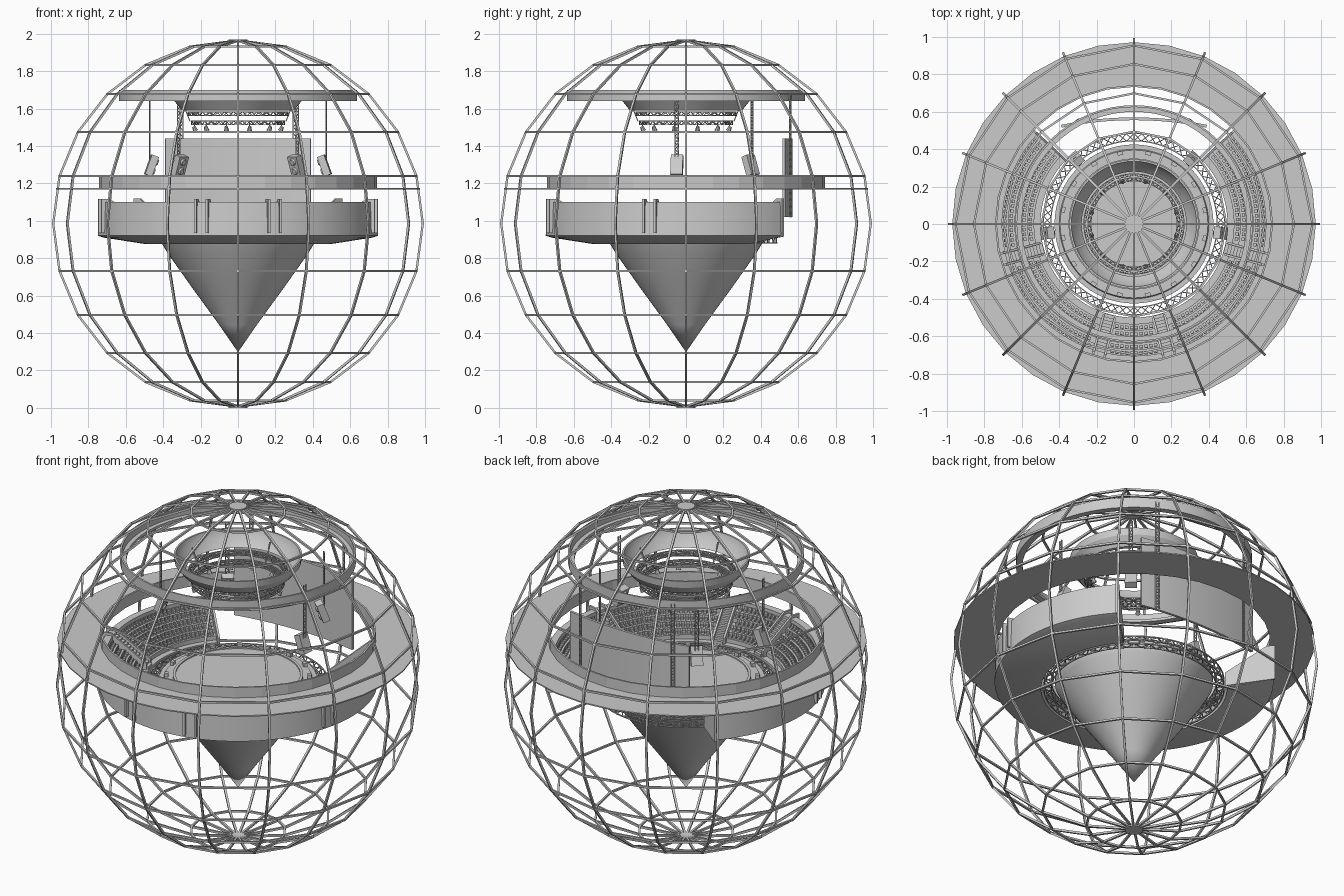
import bpy, bmesh
from math import sin, cos, pi, radians, tau
from mathutils import Vector, Matrix

if "Cube" in bpy.data.objects:
    bpy.data.objects.remove(bpy.data.objects["Cube"])


def finish(name, bm, smooth=False):
    bmesh.ops.recalc_face_normals(bm, faces=bm.faces)
    me = bpy.data.meshes.new(name)
    bm.to_mesh(me)
    bm.free()
    ob = bpy.data.objects.new(name, me)
    bpy.context.collection.objects.link(ob)
    if smooth:
        bpy.ops.object.select_all(action='DESELECT')
        bpy.context.view_layer.objects.active = ob
        ob.select_set(True)
        bpy.ops.object.shade_smooth_by_angle(angle=radians(30))
    return ob


def pol(r, deg, z):
    a = radians(deg)
    return Vector((r * cos(a), r * sin(a), z))


def revolve(name, prof, n=64, a0=0, a1=360, cy=0, smooth=True):
    """Sweep a closed (r, z) outline around z, capped if not a full turn."""
    bm = bmesh.new()
    full = a1 - a0 >= 360
    cols = [[bm.verts.new(pol(r, a0 + (a1 - a0) * i / n, z) + Vector((0, cy, 0)))
             for r, z in prof] for i in range(n if full else n + 1)]
    m = len(prof)
    for i in range(n):
        c, d = cols[i], cols[(i + 1) % len(cols)]
        for j in range(m):
            k = (j + 1) % m
            if prof[j][0] + prof[k][0] > 0:
                bm.faces.new((c[j], d[j], d[k], c[k]))
    if not full:
        bm.faces.new(cols[0])
        bm.faces.new(cols[-1])
    bmesh.ops.remove_doubles(bm, verts=bm.verts, dist=1e-5)
    return finish(name, bm, smooth)


def ring(name, r0, r1, z0, z1, **kw):
    return revolve(name, [(r0, z0), (r1, z0), (r1, z1), (r0, z1)], **kw)


def box(bm, mat, sx, sy, sz):
    bmesh.ops.create_cube(bm, size=1, matrix=mat @ Matrix.Diagonal((sx, sy, sz, 1)))


def bar(bm, p, q, w):
    d = q - p
    rot = d.to_track_quat('Z', 'Y').to_matrix().to_4x4()
    box(bm, Matrix.Translation((p + q) / 2) @ rot, w, w, d.length)


def place(r, deg, z, tilt=0):
    return (Matrix.Translation(pol(r, deg, z)) @ Matrix.Rotation(radians(deg), 4, 'Z')
            @ Matrix.Rotation(radians(tilt), 4, 'Y'))


def truss_ring(name, r0, r1, z0, z1, n, w):
    bm = bmesh.new()
    corners = [(r0, z0), (r1, z0), (r1, z1), (r0, z1)]
    for i in range(n):
        a, b = 360 * i / n, 360 * (i + 1) / n
        for k in range(4):
            c, d = corners[k], corners[(k + 1) % 4]
            bar(bm, pol(c[0], a, c[1]), pol(c[0], b, c[1]), w)
            s, e = (c, d) if i % 2 else (d, c)
            bar(bm, pol(s[0], a, s[1]), pol(e[0], b, e[1]), w * .8)
    return finish(name, bm)


# Spherical cage: 16 ribs, rings every 15 degrees except the equator
def cage(lat, lon):
    return pol(.988 * cos(radians(lat)), lon, .985 + .979 * sin(radians(lat)))


bm = bmesh.new()
for i in range(16):
    a, b = i * 22.5, (i + 1) * 22.5
    for lat in range(-90, 90, 15):
        bar(bm, cage(lat, a), cage(lat + 15, a), .012)
        if lat not in (-90, 0):
            bar(bm, cage(lat, a), cage(lat, b), .011)
finish("cage", bm)
for nm, z in (("top_hub", 1.965), ("bottom_hub", .006)):
    revolve(nm, [(0, z - .006), (.05, z - .006), (.05, z + .005), (0, z + .005)], n=16)

# Gallery floor and its parapet
ring("gallery_floor", .735, .972, 1.168, 1.175, n=32, smooth=False)
ring("gallery_parapet", .733, .743, 1.17, 1.236, n=32, smooth=False)

# Stage on an inverted cone
revolve("stage", [(0, .965), (.34, .965), (.345, .955), (.395, .955), (.40, .945), (.425, .945),
                  (.425, .91), (.405, .875), (.375, .825), (.25, .648), (.10, .442), (0, .297)])
ring("stage_rim", .335, .35, .955, .972)
truss_ring("stage_truss", .445, .485, .88, .925, 72, .006)
bm = bmesh.new()
for i in range(16):
    box(bm, place(.385, i * 22.5 + 11, .965), .02, .03, .02)
finish("stage_lights", bm)

# Raked seating bowl, open at the back
ROWS, A0, A1 = 6, 137, 403
prof = [(.745, 1.10), (.75, .92), (.72, .91), (.50, .876)]
step = .205 / ROWS
for k in range(ROWS):
    r, z = .50 + k * step, .93 + k * .025
    prof += [(r, z), (r + step, z)]
prof += [(.705, 1.10)]
revolve("seating_bowl", prof, n=72, a0=A0, a1=A1)

# Rows of seats between the aisles
AISLES = (195, 255, 285, 345)
seats = bmesh.new()
for k in range(1, ROWS):
    r, z = .50 + k * step + .018, .93 + k * .025
    n = int(266 * pi / 180 * r / .026)
    for i in range(n):
        a = A0 + 3 + (A1 - A0 - 6) * i / (n - 1)
        if min(abs(a - s) for s in AISLES) * pi / 180 * r < .05:
            continue
        box(seats, place(r, a, z + .006), .014, .018, .012)
        box(seats, place(r + .009, a, z + .014), .005, .018, .026)
finish("seats", seats)

# Aisle side walls, outer pillars and bowl end walls
bm = bmesh.new()


def wall(deg, off, outline, t=.012):
    m = Matrix.Rotation(radians(deg), 4, 'Z')
    rows = [[bm.verts.new(m @ Vector((r, off + s * t / 2, z))) for r, z in outline] for s in (-1, 1)]
    bm.faces.new(rows[0])
    bm.faces.new(rows[1])
    for j in range(len(outline)):
        k = (j + 1) % len(outline)
        bm.faces.new((rows[0][j], rows[0][k], rows[1][k], rows[1][j]))


side = [(.51, .925), (.765, .935), (.765, 1.115), (.715, 1.115), (.51, .965)]
for a in AISLES:
    wall(a, -.032, side)
    wall(a, .032, side)
    for k in range(12):
        box(bm, place(.51 + k * .017, a, .935 + k * .0125), .017, .055, .02)
for a in (A0, A1):
    wall(a, 0, [(.49, .88), (.76, .915), (.76, 1.12), (.715, 1.12), (.49, .96)])
finish("aisle_walls", bm)

# Curved screen at the back
ring("screen", 1.91, 1.925, 1.02, 1.44, n=16, a0=90 - 11.7, a1=90 + 11.7, cy=-1.355)

# Ceiling rings and lighting trusses
revolve("ceiling_ring", [(.60, 1.64), (.635, 1.64), (.635, 1.70), (.625, 1.70), (.625, 1.655), (.60, 1.655)])
revolve("ceiling_drum", [(.28, 1.59), (.30, 1.59), (.34, 1.64), (.345, 1.68), (.335, 1.68), (.325, 1.64)])
truss_ring("upper_light_truss", .245, .268, 1.562, 1.582, 64, .005)
truss_ring("lower_light_truss", .23, .25, 1.513, 1.533, 64, .005)
bm = bmesh.new()
for i in range(12):
    a = i * 30 + 15
    bar(bm, pol(.24, a, 1.52), pol(.24, a, 1.50), .006)
    bmesh.ops.create_cone(bm, cap_ends=True, segments=8, radius1=.014, radius2=.009, depth=.026,
                          matrix=place(.24, a, 1.492, 25))
for i in range(4):
    bar(bm, pol(.256, i * 90, 1.53), pol(.30, i * 90, 1.64), .006)
finish("spotlights", bm)


# Hanging ladder trusses and tilted speakers
def ladder(bm, r, deg, z0, z1, w=.018):
    n = max(2, round((z1 - z0) / .018))
    m = place(r, deg, 0)
    for s in (-1, 1):
        bar(bm, m @ Vector((0, s * w / 2, z0)), m @ Vector((0, s * w / 2, z1)), .005)
    for i in range(n):
        s = 1 if i % 2 else -1
        za, zb = z0 + (z1 - z0) * i / n, z0 + (z1 - z0) * (i + 1) / n
        bar(bm, m @ Vector((0, s * w / 2, za)), m @ Vector((0, -s * w / 2, zb)), .004)


hang, spk = bmesh.new(), bmesh.new()
for a in (-6, 186, 48, 132):
    ladder(hang, .475, a, 1.33, 1.645)
    m = place(.465, a, 1.295, -20)
    box(spk, m, .04, .065, .11)
    for h in (-.026, .026):
        bmesh.ops.create_cone(spk, cap_ends=True, segments=16, radius1=.022, radius2=.015, depth=.012,
                              matrix=m @ Matrix.Translation((-.022, 0, h)) @ Matrix.Rotation(-pi / 2, 4, 'Y'))
for a in (61.5, 118.5):
    ladder(hang, .635, a, 1.02, 1.68)
finish("hanging_trusses", hang)
finish("speakers", spk)
